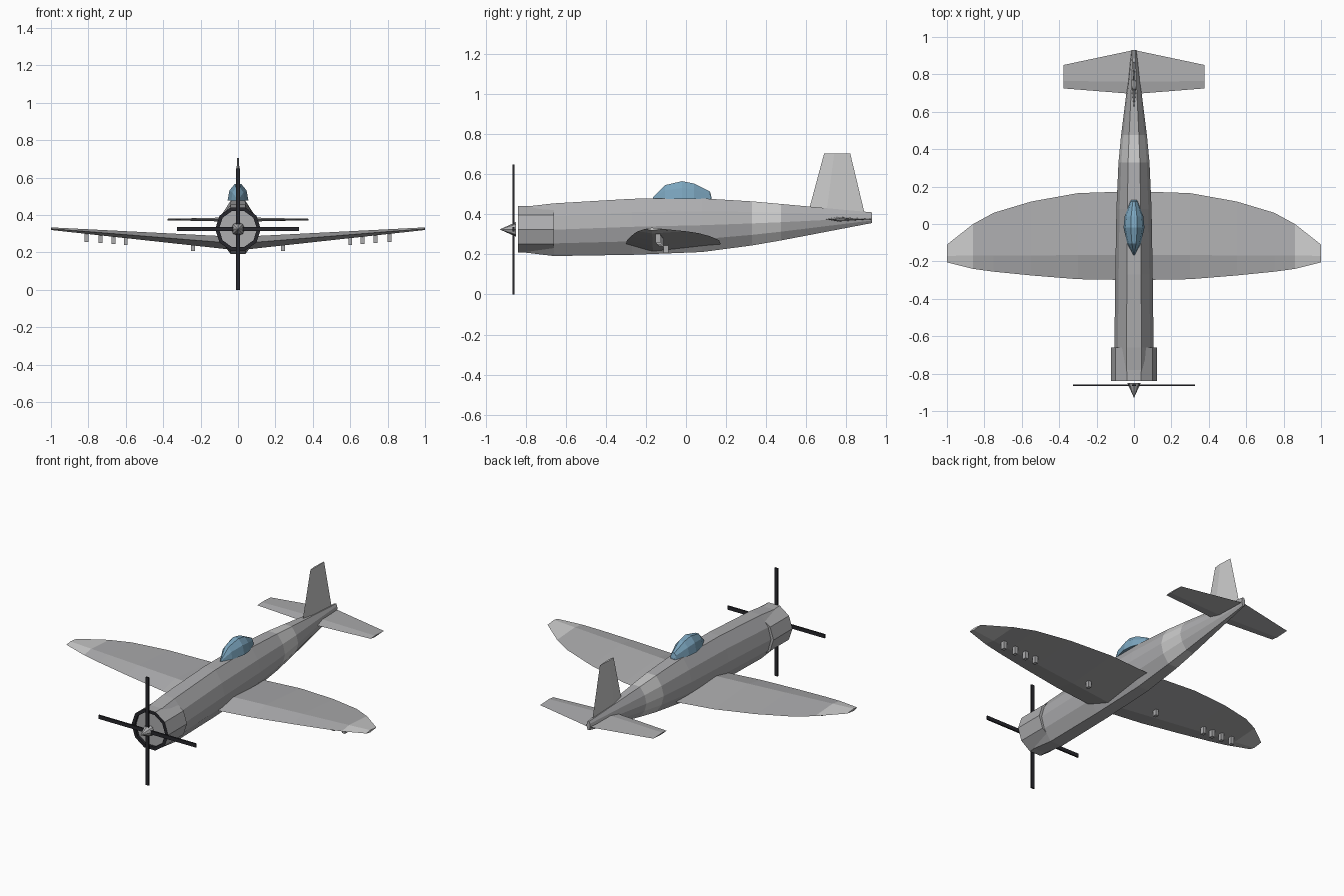
import bpy, bmesh, math
from mathutils import Matrix

if "Cube" in bpy.data.objects:
    bpy.data.objects.remove(bpy.data.objects["Cube"])


def material(name, r, g, b):
    m = bpy.data.materials.new(name)
    m.diffuse_color = (r, g, b, 1)
    m.use_nodes = True
    m.node_tree.nodes["Principled BSDF"].inputs["Base Color"].default_value = m.diffuse_color
    return m


GREY = material("body_grey", 0.42, 0.42, 0.43)
LIGHT = material("light_grey", 0.78, 0.78, 0.78)
BLACK = material("black", 0.02, 0.02, 0.025)
GLASS = material("canopy_blue", 0.2, 0.38, 0.52)


def finish(name, bm, mats):
    bmesh.ops.recalc_face_normals(bm, faces=bm.faces)
    me = bpy.data.meshes.new(name)
    bm.to_mesh(me)
    bm.free()
    for m in mats:
        me.materials.append(m)
    ob = bpy.data.objects.new(name, me)
    bpy.context.collection.objects.link(ob)
    return ob


def loft(name, rings, mats, accent=(), caps=True, closed=False):
    """Skin a list of point rings; spans listed in accent use material 1."""
    bm = bmesh.new()
    loops = [[bm.verts.new(p) for p in ring] for ring in rings]
    n = len(loops[0])
    for s in range(len(loops) if closed else len(loops) - 1):
        a, b = loops[s], loops[(s + 1) % len(loops)]
        for i in range(n):
            j = (i + 1) % n
            f = bm.faces.new((a[i], a[j], b[j], b[i]))
            f.material_index = int(s in accent)
    if caps:
        bm.faces.new(loops[0])
        last = bm.faces.new(loops[-1])
        last.material_index = int(len(loops) - 2 in accent)
    return finish(name, bm, mats)


# fuselage: ten-sided sections (y, half width, bottom, top), light band near the tail
HALF = [(1, 0), (.82, .52), (.38, 1)]
PROFILE = (HALF + [(-x, z) for x, z in reversed(HALF)]
           + [(-.82, -.52), (-.38, -1), (.38, -1), (.82, -.52)])
STATIONS = [(-.825, .105, .212, .436), (-.66, .105, .192, .455), (-.27, .10, .198, .478),
            (.08, .094, .212, .48), (.33, .083, .245, .465), (.475, .069, .27, .452),
            (.93, .012, .357, .41)]
loft("fuselage",
     [[(w * x, y, (lo + hi) / 2 + z * (hi - lo) / 2) for x, z in PROFILE]
      for y, w, lo, hi in STATIONS], [GREY, LIGHT], accent=(4,))


# cowling: ten-sided tube with a black front lip
def decagon(y, r):
    return [(r * math.cos(k * math.pi / 5), y, .325 + r * math.sin(k * math.pi / 5))
            for k in range(10)]


loft("cowling", [decagon(-.84, .122), decagon(-.66, .122), decagon(-.66, .102),
                 decagon(-.84, .102)], [GREY, BLACK], accent=(2, 3), caps=False, closed=True)


# wings and tailplane: diamond sections (x, leading y, crest y, trailing y, z, half thickness)
def section(x, lead, crest, trail, z, t):
    return [(x, lead, z), (x, crest, z + t), (x, trail, z), (x, crest, z - t)]


PLAN = [(0, -.30, .175), (.3, -.295, .165), (.55, -.275, .12), (.75, -.255, .06),
        (.86, -.24, 0), (1, -.205, -.11)]
half_wing = [section(x, a, -.165 - .005 * x, b, .247 + .08 * x, .036 - .029 * x)
             for x, a, b in PLAN]


def mirrored(rings):
    return [[(-x, y, z) for x, y, z in r] for r in reversed(rings[1:])] + rings


loft("wing", mirrored(half_wing), [GREY, LIGHT], accent=(0, 9))
loft("tailplane", mirrored([section(0, .695, .76, .93, .376, .012),
                            section(.378, .725, .765, .85, .376, .004)]), [GREY])

# fin
loft("fin", [[(0, a, z), (t, c, z), (0, b, z), (-t, c, z)]
             for z, a, c, b, t in [(.40, .608, .70, .893, .011), (.705, .69, .74, .82, .006)]],
     [LIGHT])

# canopy: faceted half-round sections (y, half width, height)
loft("canopy",
     [[(w * math.cos(k * math.pi / 5), y, .478 + h * math.sin(k * math.pi / 5) / .951)
       for k in range(6)]
      for y, w, h in [(-.165, .004, .008), (-.105, .036, .068), (-.02, .056, .088),
                      (.04, .050, .076), (.12, .020, .036), (.127, .015, .008)]], [GLASS])


def box(bm, size, centre, rot=Matrix()):
    m = rot @ Matrix.Translation(centre) @ Matrix.Diagonal((*size, 1))
    bmesh.ops.create_cube(bm, size=1, matrix=m)


# under-wing mounts
bm = bmesh.new()
for x in (.24, .6, .665, .735, .81):
    for s in (-1, 1):
        box(bm, (.02, .024, .055), (s * x, -.083 - .07 * x, .215 + .085 * x))
finish("wing_mounts", bm, [GREY])

# propeller: four flat blades
bm = bmesh.new()
for k in range(4):
    box(bm, (.022, .009, .325), (0, -.862, .1625), Matrix.Rotation(k * math.pi / 2, 4, 'Y'))
propeller = finish("propeller", bm, [BLACK])
propeller.location.z = .325

# spinner
bm = bmesh.new()
bmesh.ops.create_cone(bm, cap_ends=True, segments=8, radius1=.036, radius2=0, depth=.08,
                      matrix=Matrix.Translation((0, -.89, .325)) @ Matrix.Rotation(math.pi / 2, 4, 'X'))
finish("spinner", bm, [GREY])
